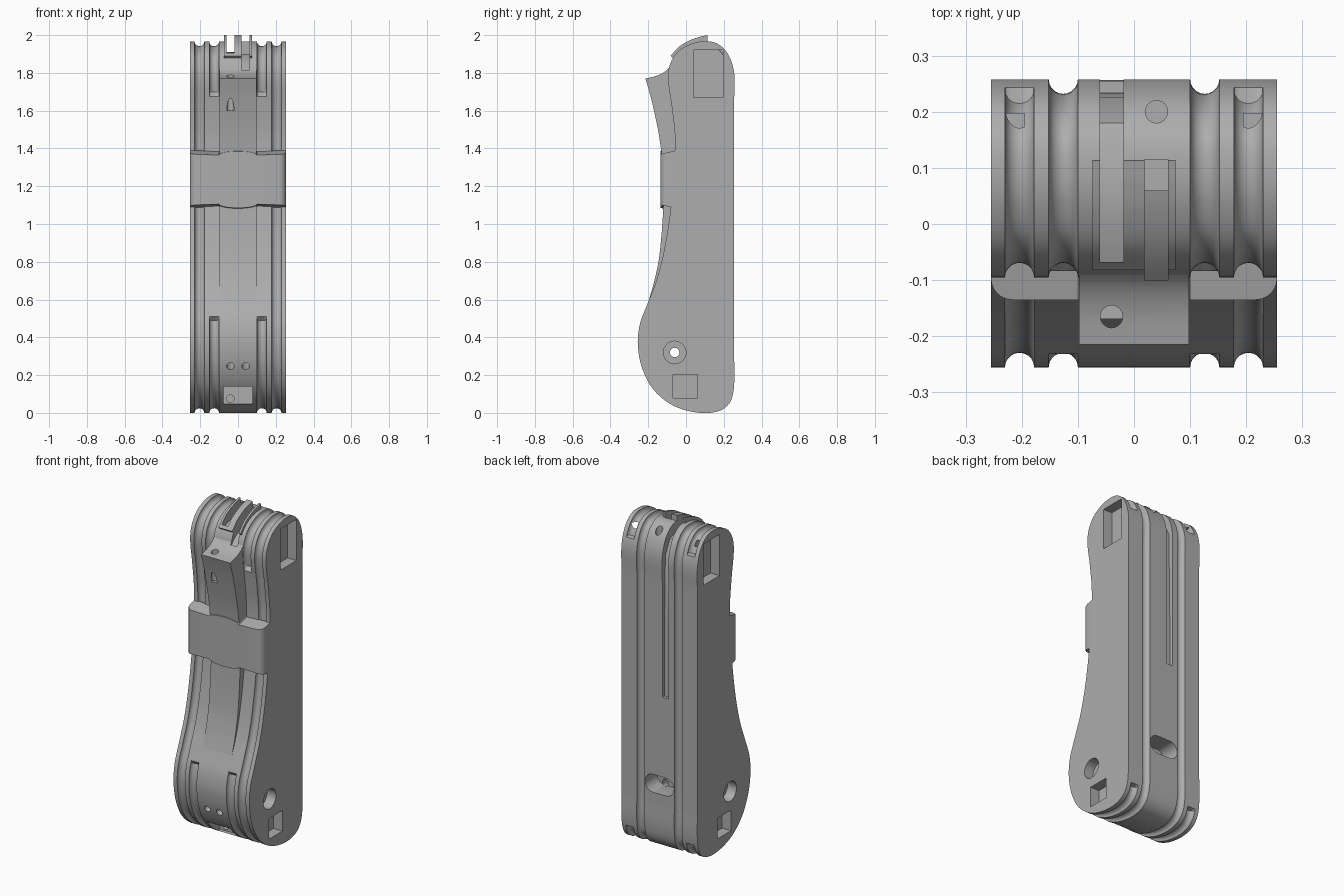
import bpy, bmesh, math
from mathutils import Vector
from mathutils.geometry import interpolate_bezier

if "Cube" in bpy.data.objects:
    bpy.data.objects.remove(bpy.data.objects["Cube"])

grey = bpy.data.materials.new("mid_grey")
grey.use_nodes = True
grey.diffuse_color = (0.42, 0.42, 0.42, 1)
grey.node_tree.nodes["Principled BSDF"].inputs["Base Color"].default_value = grey.diffuse_color


def finish(name, bm):
    bmesh.ops.recalc_face_normals(bm, faces=bm.faces)
    mesh = bpy.data.meshes.new(name)
    bm.to_mesh(mesh)
    bm.free()
    mesh.materials.append(grey)
    ob = bpy.data.objects.new(name, mesh)
    bpy.context.collection.objects.link(ob)
    return ob


def prism(name, pts, lo, hi, axis="x"):
    """Extrude a flat outline along one axis."""
    place = {"x": lambda a, b, h: (h, a, b),
             "y": lambda a, b, h: (a, h, b),
             "z": lambda a, b, h: (a, b, h)}[axis]
    bm = bmesh.new()
    rings = [[bm.verts.new(place(a, b, h)) for a, b in pts] for h in (lo, hi)]
    n = len(pts)
    for ring in rings:
        bm.faces.new(ring)
    for i in range(n):
        j = (i + 1) % n
        bm.faces.new((rings[0][i], rings[0][j], rings[1][j], rings[1][i]))
    return finish(name, bm)


def rect(a0, a1, b0, b1):
    return [(a0, b0), (a1, b0), (a1, b1), (a0, b1)]


def circle(a, b, r, n=24):
    return [(a + r * math.cos(math.tau * i / n), b + r * math.sin(math.tau * i / n)) for i in range(n)]


def smooth_line(pts, closed=False, steps=8):
    """Smooth curve through the given points."""
    p = [Vector(q) for q in pts]
    n = len(p)

    def direction(i):
        if closed:
            return (p[(i + 1) % n] - p[i - 1]).normalized()
        return (p[min(i + 1, n - 1)] - p[max(i - 1, 0)]).normalized()
    out = []
    for i in range(n if closed else n - 1):
        j = (i + 1) % n
        reach = (p[j] - p[i]).length / 3
        seg = interpolate_bezier(p[i], p[i] + direction(i) * reach,
                                 p[j] - direction(j) * reach, p[j], steps + 1)
        out += [s.to_2d() for s in seg[:-1]]
    return out if closed else out + [p[-1]]


# Body: side profile (y, z) lofted across x, sunk where the cord grooves run
outline = smooth_line([
    (.255, .15), (.255, .3), (.255, 1.65), (.255, 1.8), (.222, 1.9), (.165, 1.955), (.1, 1.967),
    (.03, 1.955), (-.04, 1.915), (-.083, 1.85), (-.095, 1.77), (-.075, 1.62), (-.058, 1.45),
    (-.065, 1.25), (-.085, 1.05), (-.118, .85), (-.157, .7), (-.205, .575), (-.244, .47),
    (-.255, .36), (-.23, .23), (-.165, .115), (-.06, .035), (.075, 0), (.18, .012), (.235, .06)],
    closed=True)


def groove_on(kind, p):
    if kind == "outer":
        return not (p.x > .1 and .1 < p.y < 1.86)
    return not (p.x < 0 and .5 < p.y < 1.69)


stations = [(-.255, 0, "outer")]
for centre, kind in ((-.204, "outer"), (-.126, "inner"), (.126, "inner"), (.204, "outer")):
    for t in range(11):
        a = math.pi * t / 10
        stations.append((centre - .026 * math.cos(a), .026 * math.sin(a), kind))
stations.append((.255, 0, "outer"))

bm = bmesh.new()
count = len(outline)
rings = []
for x, depth, kind in stations:
    ring = []
    for i, p in enumerate(outline):
        d = (outline[(i + 1) % count] - outline[i - 1]).normalized()
        q = p + Vector((-d.y, d.x)) * (depth if groove_on(kind, p) else 0)
        ring.append(bm.verts.new((x, q.x, q.y)))
    rings.append(ring)
for r0, r1 in zip(rings, rings[1:]):
    for i in range(count):
        j = (i + 1) % count
        bm.faces.new((r0[i], r0[j], r1[j], r1[i]))
bm.faces.new(rings[0])
bm.faces.new(rings[-1])
body = finish("body", bm)

# Raised central rib ending in the hooked lip near the top
lip = smooth_line([(-.045, 1.885), (-.075, 1.845), (-.11, 1.808), (-.155, 1.785), (-.215, 1.77)])
front = smooth_line([(-.215, 1.77), (-.19, 1.685), (-.165, 1.58), (-.14, 1.45), (-.123, 1.3),
                     (-.12, 1.1), (-.14, .84), (-.165, .71), (-.203, .575)])
rib = prism("front_rib", lip + front[1:] + [(-.1, .55), (0, 1.2), (0, 1.85)], -.098, .098)

# Curved plate on the top
plate = prism("top_plate", smooth_line([(-.082, 1.89), (-.035, 1.94), (.02, 1.972), (.07, 1.99), (.113, 2.0)])
              + [(.116, 1.9), (0, 1.85), (-.05, 1.86)], -.074, .074)

# Band across the front with a bowed middle and rounded outer edges
bow = [(.1 * math.sin(math.pi * t / 12), .02 * math.cos(math.pi * t / 12)) for t in range(-6, 7)]
band_outline = ([(-.255, 1.37)] + [(x, 1.365 + h) for x, h in bow] + [(.255, 1.37), (.255, 1.1)]
                + [(x, 1.105 - h) for x, h in reversed(bow)] + [(-.255, 1.1)])
band = prism("front_band", band_outline, -.135, -.052, "y")
bm = bmesh.new()
bm.from_mesh(band.data)
for v in bm.verts:
    if v.co.y > -.1:
        v.co.z += .02 if v.co.z > 1.2 else -.015
corner = [e for e in bm.edges if all(abs(v.co.x) > .25 and v.co.y < -.13 for v in e.verts)]
bmesh.ops.bevel(bm, geom=corner, offset=.038, segments=6, profile=.5, affect='EDGES')
bm.to_mesh(band.data)
bm.free()

# Cutters: side pockets and pivot holes
cutters = [prism("pivot_cut", circle(-.06, .32, .025), -.3, .3)]
for s in (-1, 1):
    lo, hi = sorted((s * .195, s * .3))
    cutters += [prism("upper_pocket_cut", rect(.043, .197, 1.67, 1.92), lo, hi),
                prism("lower_pocket_cut", rect(-.068, .062, .078, .203), lo, hi),
                prism("pivot_recess_cut", circle(-.06, .32, .06), lo, hi)]
    # Slanted cord holes from the front to the back recess
    hole = prism("cord_hole_cut", circle(s * .04, .325, .02), -.3, .2, "y")
    for v in hole.data.vertices:
        v.co.z += .33 * v.co.y
    cutters.append(hole)

# Rounded recess on the back and notch at the bottom of the front
recess = [(x + (.042 if x > 0 else -.042), z) for x, z in circle(.0001, .41, .055)]
cutters += [prism("back_recess_cut", recess, .14, .3, "y"),
            prism("bottom_notch_cut", rect(-.078, .078, .048, .14), -.3, -.06, "y"),
            prism("notch_hole_cut", circle(-.04, .075, .02), -.3, .1, "y"),
            prism("top_hole_cut", circle(.04, .2, .02), 1.75, 2.1, "z"),
            prism("lip_hole_cut", circle(-.04, -.165, .02), 1.6, 2.1, "z")]

# Long cord slot over the top and down the back, short slot at the front of the top
cutters += [prism("long_slot_cut", [(-.068, 1.875), (0, 1.9), (.1, 1.91), (.18, 1.885), (.225, 1.8), (.233, 1.4),
                                    (.235, .95), (.3, .95), (.3, 2.1), (-.068, 2.1)], -.061, -.019),
            prism("short_slot_cut", [(-.1, 1.8), (-.06, 1.84), (.0, 1.88), (.06, 1.9), (.06, 1.7), (.115, 1.7),
                                     (.115, 2.1), (-.1, 2.1)], .019, .061)]

parts = [body, rib, plate]
for ob in parts:
    for cut in cutters:
        cut.hide_render = True
        mod = ob.modifiers.new(cut.name, 'BOOLEAN')
        mod.operation, mod.solver, mod.object = 'DIFFERENCE', 'EXACT', cut
graph = bpy.context.evaluated_depsgraph_get()
baked = [bpy.data.meshes.new_from_object(ob.evaluated_get(graph)) for ob in parts]
for ob, mesh in zip(parts, baked):
    ob.modifiers.clear()
    ob.data = mesh
for cut in cutters:
    bpy.data.objects.remove(cut)

# Smooth shading with sharp edges kept
bpy.ops.object.select_all(action='DESELECT')
for ob in parts + [band]:
    ob.select_set(True)
bpy.context.view_layer.objects.active = body
bpy.ops.object.shade_smooth_by_angle(angle=math.radians(30))
